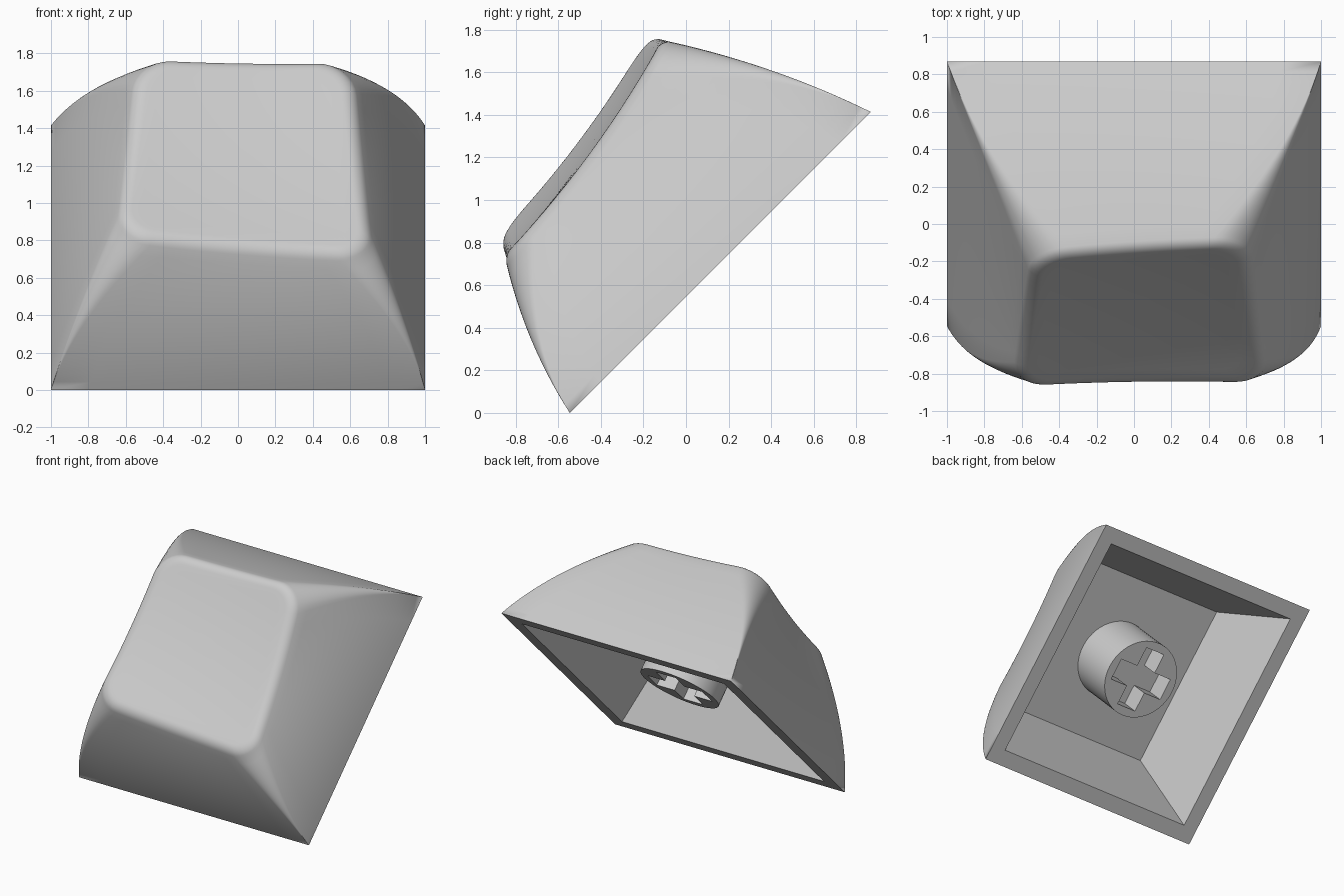
import bpy, bmesh, math
from mathutils import Vector, Matrix

if "Cube" in bpy.data.objects:
    bpy.data.objects.remove(bpy.data.objects["Cube"])

# The cap is built upright (base on local z = 0), then leaned back 45 degrees
LEAN = Matrix.Translation((0, 0.161, 0.707)) @ Matrix.Rotation(math.radians(45), 4, 'X')
SIGNS = [(-1, -1), (1, -1), (1, 1), (-1, 1)]
TOP = [(-0.66, -0.665), (0.73, -0.73), (0.62, 0.575), (-0.55, 0.535)]
FILLET = 0.09
ARC, EDGE = 8, 10

grey = bpy.data.materials.new("grey plastic")
grey.diffuse_color = (0.6, 0.6, 0.6, 1)
grey.use_nodes = True
grey.node_tree.nodes["Principled BSDF"].inputs["Base Color"].default_value = grey.diffuse_color


def top_height(x, y):
    """Tilted, gently dished top surface."""
    dish = 0.038 * (1 - (y / 0.6) ** 2) + 0.018 * (1 - (x / 0.6) ** 2)
    return 0.888 - 0.07 * x + 0.17 * y - dish


def outline(t, inset=0.0):
    """Rounded four-sided outline at wall fraction t."""
    bulge = 0.12 * t * (1 - t)
    cs = [Vector((sx + (px - sx) * t + sx * (bulge - inset),
                  sy + (py - sy) * t + sy * (bulge - inset)))
          for (sx, sy), (px, py) in zip(SIGNS, TOP)]
    r = max(0.0, 0.19 * t * t - inset * 0.6)
    arcs = []
    for i, c in enumerate(cs):
        dp = (cs[i - 1] - c).normalized()
        dn = (cs[(i + 1) % 4] - c).normalized()
        arcs.append([c + r * (dp * (1 - math.sin(a)) + dn * (1 - math.cos(a)))
                     for a in (math.pi / 2 * k / ARC for k in range(ARC + 1))])
    pts = []
    for i in range(4):
        nxt = arcs[(i + 1) % 4][0]
        pts += arcs[i]
        pts += [arcs[i][-1].lerp(nxt, k / EDGE) for k in range(1, EDGE)]
    return pts


def finish(ob, angle):
    ob.matrix_world = LEAN
    ob.data.materials.clear()
    ob.data.materials.append(grey)
    bpy.ops.object.select_all(action='DESELECT')
    ob.select_set(True)
    bpy.context.view_layer.objects.active = ob
    bpy.ops.object.shade_smooth_by_angle(angle=math.radians(angle))


def prism(name, outlines, low, high):
    """Extrude flat outlines (inner ones become holes) from low to high."""
    curve = bpy.data.curves.new(name, 'CURVE')
    curve.dimensions = '2D'
    curve.fill_mode = 'BOTH'
    curve.extrude = (high - low) / 2
    for pts in outlines:
        sp = curve.splines.new('POLY')
        sp.points.add(len(pts) - 1)
        for p, (x, y) in zip(sp.points, pts):
            p.co = (x, y, 0, 1)
        sp.use_cyclic_u = True
    ob = bpy.data.objects.new(name, curve)
    bpy.context.collection.objects.link(ob)
    bpy.ops.object.select_all(action='DESELECT')
    ob.select_set(True)
    bpy.context.view_layer.objects.active = ob
    bpy.ops.object.convert(target='MESH')
    ob = bpy.context.view_layer.objects.active
    ob.data.transform(Matrix.Translation((0, 0, (low + high) / 2)))
    bm = bmesh.new()
    bm.from_mesh(ob.data)
    bmesh.ops.remove_doubles(bm, verts=bm.verts, dist=1e-4)
    bmesh.ops.recalc_face_normals(bm, faces=bm.faces)
    bm.to_mesh(ob.data)
    bm.free()
    finish(ob, 30)


# Keycap shell: cavity floor, cavity wall, rim, outer wall, fillet, dished top
base = outline(0)
rings = [[(p.x * s, p.y * s, h) for p in base] for s, h in ((0.633, 0.557), (0.88, 0), (1, 0))]
edge = outline(1)
drop = FILLET * (1 - math.sin(math.radians(30)))
N = 16
for k in range(1, N + 1):
    t = k / N
    rings.append([(p.x, p.y, t * (top_height(e.x, e.y) - drop))
                  for p, e in zip(outline(t), edge)])
for k in range(1, 7):
    a = math.radians(30 + 10 * k)
    ring = outline(1, FILLET * (math.cos(math.radians(30)) - math.cos(a)))
    rings.append([(p.x, p.y, top_height(p.x, p.y) - FILLET * (1 - math.sin(a))) for p in ring])
for k in range(1, 10):
    f = 1 - k / 10
    rings.append([(p.x * f, p.y * f, top_height(p.x * f, p.y * f)) for p in ring])

bm = bmesh.new()
loops = [[bm.verts.new(co) for co in r] for r in rings]
for lo, hi in zip(loops, loops[1:]):
    for i in range(len(lo)):
        j = (i + 1) % len(lo)
        bm.faces.new((lo[i], lo[j], hi[j], hi[i]))
bm.faces.new(loops[0])
bm.faces.new(loops[-1])
bmesh.ops.remove_doubles(bm, verts=bm.verts, dist=1e-4)
bmesh.ops.recalc_face_normals(bm, faces=bm.faces)
mesh = bpy.data.meshes.new("keycap_shell")
bm.to_mesh(mesh)
bm.free()
shell = bpy.data.objects.new("keycap_shell", mesh)
bpy.context.collection.objects.link(shell)
finish(shell, 35)

# Switch stem: round post ending in a cross-shaped socket
L, W = 0.24, 0.085
circle = [(0.306 * math.cos(2 * math.pi * k / 48), 0.306 * math.sin(2 * math.pi * k / 48))
          for k in range(48)]
cross = [(L, -W), (L, W), (W, W), (W, L), (-W, L), (-W, W),
         (-L, W), (-L, -W), (-W, -W), (-W, -L), (W, -L), (W, -W)]
prism("stem_socket", [circle, cross], 0.115, 0.285)
prism("stem_post", [circle], 0.285, 0.56)
